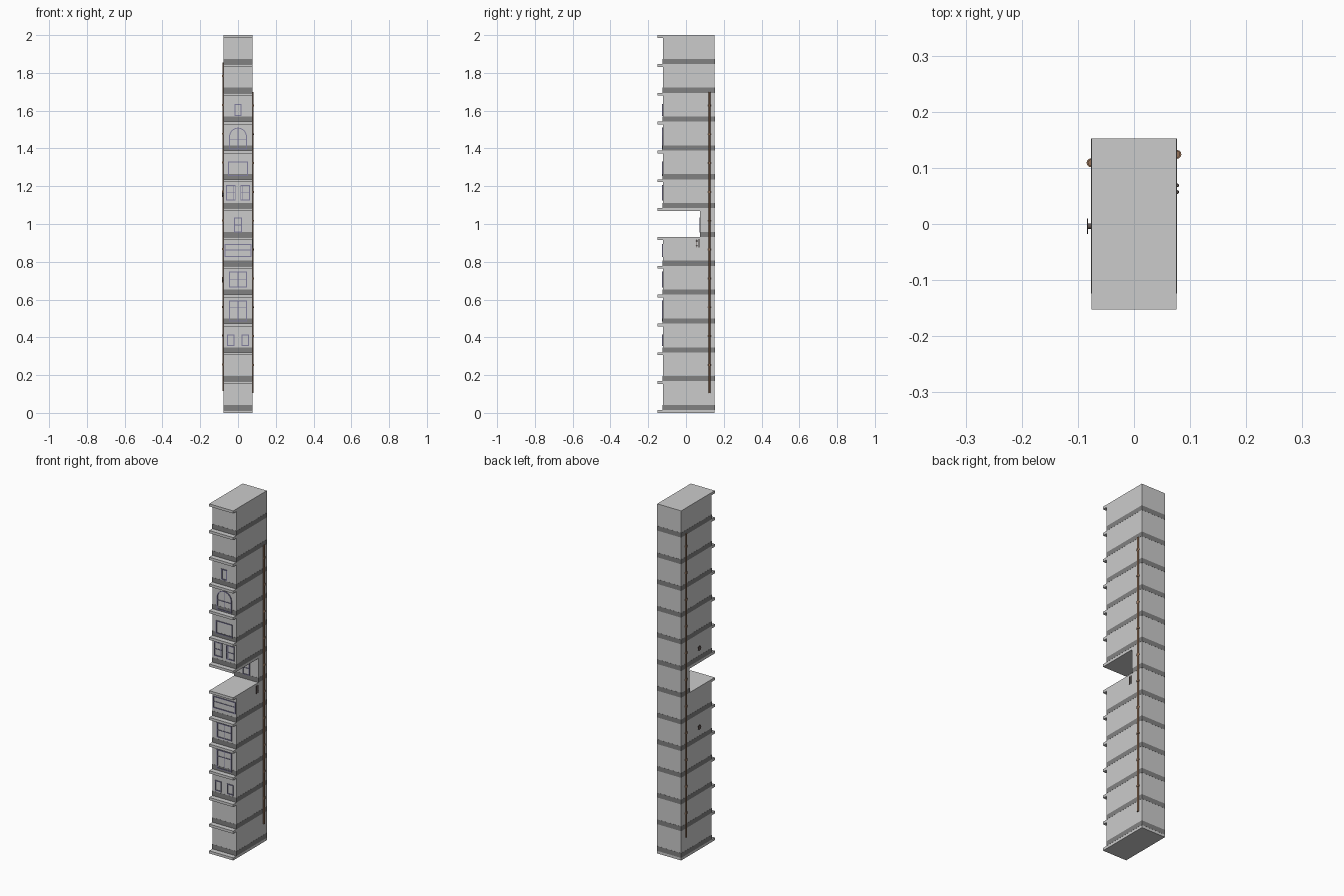
import bpy, bmesh, math
from mathutils import Matrix

if "Cube" in bpy.data.objects:
    bpy.data.objects.remove(bpy.data.objects["Cube"])

H = 0.1527            # floor height
T = 0.015             # slab thickness
W, BACK, FRONT, LIP = 0.076, 0.152, -0.123, -0.152
GAP_Y = 0.075         # rear wall of the open floor
GAP = 6               # open floor index

def material(name, col):
    m = bpy.data.materials.new(name)
    m.diffuse_color = (*col, 1)
    m.use_nodes = True
    m.node_tree.nodes["Principled BSDF"].inputs["Base Color"].default_value = m.diffuse_color
    return m

DARK = material("dark_grey", (0.22, 0.22, 0.22))
FRAME = material("frame_blue", (0.22, 0.21, 0.34))
BROWN = material("pipe_brown", (0.30, 0.17, 0.10))
IRON = material("iron", (0.13, 0.10, 0.09))

def finish(name, bm, mat=None, smooth=False):
    bmesh.ops.recalc_face_normals(bm, faces=bm.faces)
    me = bpy.data.meshes.new(name)
    bm.to_mesh(me)
    bm.free()
    ob = bpy.data.objects.new(name, me)
    bpy.context.collection.objects.link(ob)
    if mat:
        me.materials.append(mat)
    if smooth:
        bpy.context.view_layer.objects.active = ob
        ob.select_set(True)
        bpy.ops.object.shade_smooth_by_angle()
        ob.select_set(False)
    return ob

def box(bm, x0, x1, y0, y1, z0, z1):
    m = Matrix.Translation(((x0 + x1) / 2, (y0 + y1) / 2, (z0 + z1) / 2))
    bmesh.ops.create_cube(bm, size=1, matrix=m @ Matrix.Diagonal((x1 - x0, y1 - y0, z1 - z0, 1)))

def cyl(bm, x, y, z0, z1, r, n=12):
    bmesh.ops.create_cone(bm, cap_ends=True, segments=n, radius1=r, radius2=r, depth=z1 - z0,
                          matrix=Matrix.Translation((x, y, (z0 + z1) / 2)))

# Tower body: side profile with ledges and the open floor, extruded across x
prof = [(BACK, 0)]
for k in range(14):
    z = k * H
    if k == GAP + 1:                       # open floor notch
        prof += [(GAP_Y, GAP * H + T), (GAP_Y, z), (LIP, z), (LIP, z + T)]
    else:
        prof += ([(FRONT, z)] if k else []) + [(LIP, z), (LIP, z + T)]
    if k not in (GAP, 13):
        prof.append((FRONT, z + T))
prof.append((BACK, 13 * H + T))
bm = bmesh.new()
face = bm.faces.new([bm.verts.new((-W, y, z)) for y, z in prof])
ext = bmesh.ops.extrude_face_region(bm, geom=[face])
bmesh.ops.translate(bm, vec=(2 * W, 0, 0), verts=[v for v in ext["geom"] if isinstance(v, bmesh.types.BMVert)])
finish("tower_body", bm)

# Dark band around the foot of every floor
bm = bmesh.new()
e = 0.0006
for k in range(13):
    z = k * H + T
    box(bm, -W - e, W + e, (GAP_Y if k == GAP else FRONT) - e, BACK + e, z, z + 0.027)
finish("floor_bands", bm, DARK)

# Windows
B = 0.005             # frame bar width
D = 0.004             # frame depth

def window(bm, x0, x1, z0, z1, vs=(), hs=(), y=FRONT, top=True):
    """Rectangular frame; vs / hs are glazing bar positions as fractions."""
    y0, y1 = y - D, y + 0.001
    for x in (x0, x1 - B):
        box(bm, x, x + B, y0, y1, z0, z1)
    for z in (z0, z1 - B) if top else (z0,):
        box(bm, x0 + B, x1 - B, y0, y1, z, z + B)
    for v in vs:
        c = x0 + (x1 - x0) * v
        box(bm, c - B / 3, c + B / 3, y0 + 0.001, y1, z0 + B, z1 - B)
    for h in hs:
        c = z0 + (z1 - z0) * h
        box(bm, x0 + B, x1 - B, y0 + 0.001, y1, c - B / 3, c + B / 3)

layouts = {
    "pair_low":  [(-0.058, -0.018, 0.355, 0.414), (0.018, 0.058, 0.355, 0.414)],
    "tall_door": [(-0.047, 0.047, 0.485, 0.594, (0.5,), (0.65,))],
    "cross":     [(-0.047, 0.047, 0.663, 0.748, (0.5,), (0.5,))],
    "strip":     [(-0.072, 0.072, 0.825, 0.893, (), (0.55,))],
    "inner":     [(-0.022, 0.022, 0.955, 1.035, (), (0.5,), GAP_Y)],
    "casement":  [(-0.064, -0.012, 1.125, 1.207, (0.75,), (0.5,)), (0.012, 0.064, 1.125, 1.207, (0.25,), (0.5,))],
    "shopfront": [(-0.052, 0.052, 1.255, 1.330)],
    "small":     [(-0.018, 0.018, 1.573, 1.634)],
}
for name, wins in layouts.items():
    bm = bmesh.new()
    for w in wins:
        window(bm, *w)
    finish("window_" + name, bm, FRAME)

# Arched window: straight jambs plus a half ring
bm = bmesh.new()
R, zc = 0.047, 1.463
window(bm, -R, R, 1.395, zc, (), (0.8,), top=False)
box(bm, -B / 3, B / 3, FRONT - D + 0.001, FRONT + 0.001, 1.4, zc + R - B)
N = 16
rings = []
for i in range(N + 1):
    a = math.pi * i / N
    rings.append([bm.verts.new((r * math.cos(a), y, zc + r * math.sin(a)))
                  for r, y in ((R, FRONT - D), (R, FRONT + 0.001), (R - B, FRONT + 0.001), (R - B, FRONT - D))])
for a, b in zip(rings, rings[1:]):
    for j in range(4):
        bm.faces.new((a[j], a[(j + 1) % 4], b[(j + 1) % 4], b[j]))
finish("window_arched", bm, FRAME)

# Drain pipes with a collar on each floor
for name, x, y, z0, z1 in (("drain_pipe_right", 0.0765, 0.124, 0.105, 1.70),
                           ("drain_pipe_left", -0.0765, 0.109, 0.117, 1.855)):
    bm = bmesh.new()
    cyl(bm, x, y, z0, z1, 0.006)
    z = z1 - 0.072
    while z > z0:
        cyl(bm, x, y, z - 0.005, z + 0.005, 0.008)
        z -= H
    finish(name, bm, BROWN, True)

# Pair of short conduits below the open floor, right side
bm = bmesh.new()
for y in (0.057, 0.069):
    cyl(bm, 0.077, y, 0.875, 0.92, 0.0025, 8)
    for z in (0.885, 0.91):
        cyl(bm, 0.077, y, z - 0.002, z + 0.002, 0.0035, 8)
finish("short_conduits", bm, IRON, True)

# Round vent covers on short stems, left side
bm = bmesh.new()
for z in (0.705, 1.157):
    for x, r, d in ((-0.083, 0.014, 0.002), (-0.079, 0.005, 0.008)):
        bmesh.ops.create_cone(bm, cap_ends=True, segments=16, radius1=r, radius2=r, depth=d,
                              matrix=Matrix.Translation((x, -0.004, z)) @ Matrix.Rotation(math.pi / 2, 4, 'Y'))
finish("vent_covers", bm, IRON, True)
